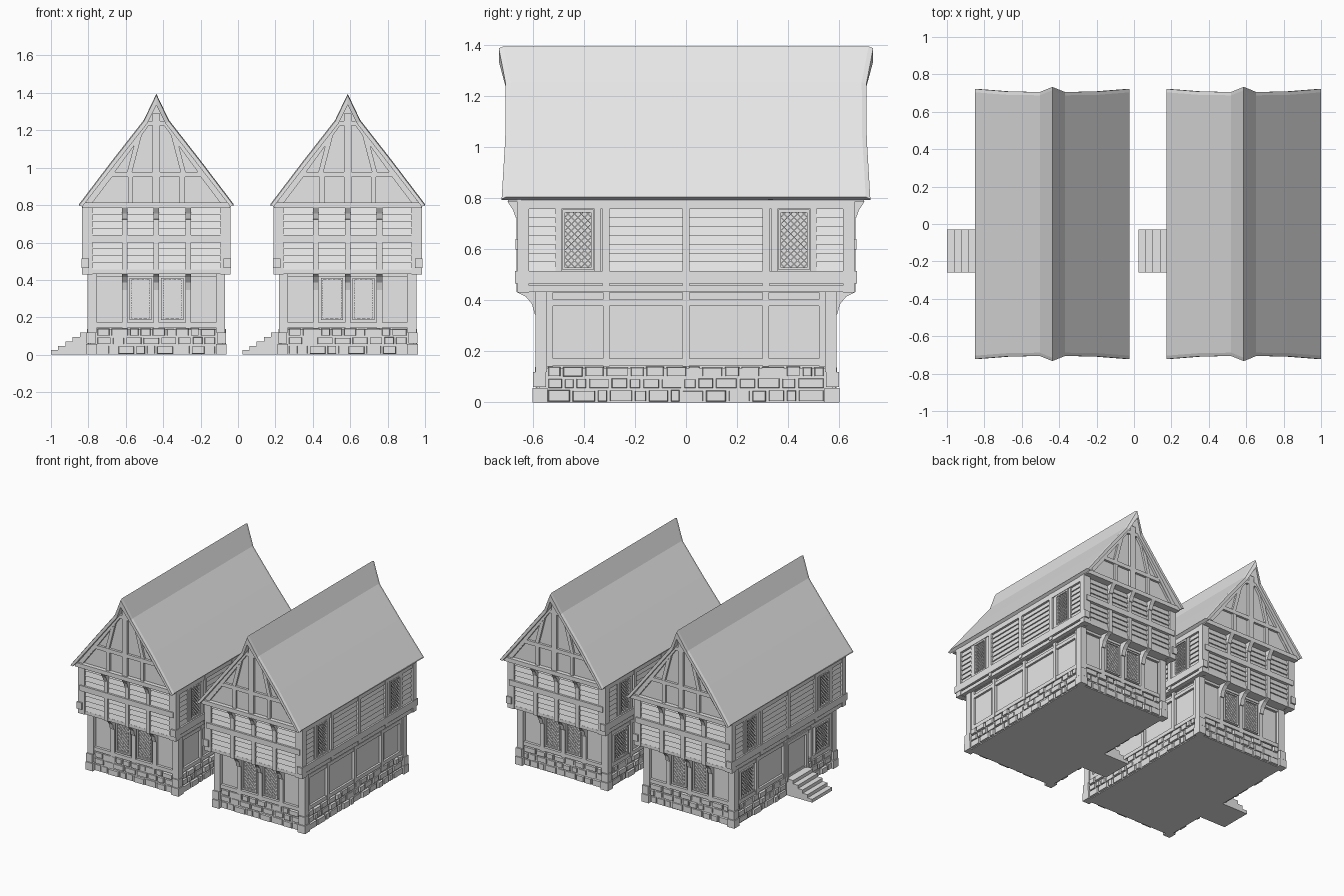
import bpy, bmesh, random
from mathutils import Vector

random.seed(4)
if "Cube" in bpy.data.objects:
    bpy.data.objects.remove(bpy.data.objects["Cube"], do_unlink=True)

grey = bpy.data.materials.new("plain_grey")
grey.use_nodes = True
grey.diffuse_color = (0.8, 0.8, 0.8, 1)
grey.node_tree.nodes["Principled BSDF"].inputs["Base Color"].default_value = (0.8, 0.8, 0.8, 1)

parts = {}

# Each wall is addressed by u (along it), z (up) and d (outward from the house centre)
SIDES = {
    "front": lambda u, z, d: (u, -d, z),
    "back": lambda u, z, d: (u, d, z),
    "right": lambda u, z, d: (d, u, z),
    "left": lambda u, z, d: (-d, u, z),
}
GABLES, LONG = ("front", "back"), ("right", "left")


def solid(part, ring_a, ring_b):
    """Closed solid between two matching rings of points."""
    bm = parts.setdefault(part, bmesh.new())
    a = [bm.verts.new(p) for p in ring_a]
    b = [bm.verts.new(p) for p in ring_b]
    faces = [bm.faces.new(a), bm.faces.new(b[::-1])]
    for i in range(len(a)):
        j = (i + 1) % len(a)
        faces.append(bm.faces.new((a[i], b[i], b[j], a[j])))
    bmesh.ops.recalc_face_normals(bm, faces=faces)


def panel(part, side, pts, d0, d1):
    """Outline drawn on a wall, given depth."""
    at = SIDES[side]
    solid(part, [at(u, z, d0) for u, z in pts], [at(u, z, d1) for u, z in pts])


def bar(part, side, u0, u1, z0, z1, d0, d1):
    panel(part, side, [(u0, z0), (u1, z0), (u1, z1), (u0, z1)], d0, d1)


def strut(part, side, p, q, width, d0, d1):
    p, q = Vector(p), Vector(q)
    n = (q - p).orthogonal().normalized() * width / 2
    panel(part, side, [p - n, p + n, q + n, q - n], d0, d1)


def sweep(part, side, pts, u0, u1):
    """Section given as (d, z) points, run along a wall."""
    at = SIDES[side]
    solid(part, [at(u0, z, d) for d, z in pts], [at(u1, z, d) for d, z in pts])


def planks(side, u0, u1, z0, z1, d):
    n = max(1, round((z1 - z0) / 0.036))
    h = (z1 - z0) / n
    for i in range(n):
        z = z0 + i * h
        sweep("siding", side, [(d - 0.01, z), (d + 0.012, z), (d + 0.003, z + h), (d - 0.01, z + h)], u0, u1)


def window(side, u0, u1, z0, z1, d):
    w = 0.011
    for a, b in ((u0, u0 + w), (u1 - w, u1)):
        bar("window_frames", side, a, b, z0, z1, d - 0.01, d + 0.016)
    for a, b in ((z0, z0 + w), (z1 - w, z1)):
        bar("window_frames", side, u0 + w, u1 - w, a, b, d - 0.01, d + 0.016)
    bar("window_panes", side, u0 + w, u1 - w, z0 + w, z1 - w, d - 0.01, d + 0.003)
    # Diamond lattice, each strip clipped to the opening
    wide, tall = u1 - u0 - 2 * w, z1 - z0 - 2 * w
    c = 0.012
    while c < wide + tall:
        a, b = max(0, c - tall), min(wide, c)
        if b - a > 0.005:
            for flip in (False, True):
                ends = [(wide - t if flip else t, c - t) for t in (a, b)]
                p, q = [(u0 + w + u, z0 + w + z) for u, z in ends]
                strut("window_lattice", side, p, q, 0.004, d, d + 0.009)
        c += 0.026


def stones(side, u0, u1, d):
    """Random courses of chamfered stones."""
    z = 0.0
    at = SIDES[side]
    for h in (0.052, 0.046, 0.046):
        u = u0
        while u < u1 - 0.01:
            w = min(random.uniform(0.045, 0.1), u1 - u)
            if u1 - u - w < 0.03:
                w = u1 - u
            out = d + random.uniform(0.006, 0.02)
            lo, hi = z + 0.002, z + h - random.uniform(0.001, 0.005)
            rings = []
            for inset, depth in ((0.002, d - 0.02), (0.008, out)):
                a, b = u + inset, u + w - inset
                c = inset / 2
                rings.append([at(*p, depth) for p in ((a, lo + c), (b, lo + c), (b, hi - c), (a, hi - c))])
            solid("foundation_stones", *rings)
            u += w
        z += h


# Wall cores
bar("foundation", "front", -0.355, 0.355, 0, 0.135, -0.575, 0.575)
bar("lower_walls", "front", -0.345, 0.345, 0.13, 0.44, -0.565, 0.565)
bar("upper_walls", "front", -0.372, 0.372, 0.435, 0.80, -0.64, 0.64)

# Stone footing and corner stones
DOOR = (-0.27, -0.02)
for s in GABLES:
    stones(s, -0.32, 0.32, 0.572)
stones("right", -0.545, 0.545, 0.352)
stones("left", -0.545, DOOR[0], 0.352)
stones("left", DOOR[1], 0.545, 0.352)
for sx in (-1, 1):
    for sy in (-1, 1):
        for z, h, r in ((0, 0.057, 0), (0.06, 0.06, 0.006)):
            xs = sorted((sx * (0.318 + r), sx * (0.376 - r / 2)))
            ys = sorted((sy * (0.542 + r), sy * (0.602 - r / 2)))
            bar("corner_stones", "back", *xs, z, z + h, *ys)
        # Corner posts of both storeys
        bar("lower_corner_posts", "back", *sorted((sx * 0.318, sx * 0.368)), 0.12, 0.44,
            *sorted((sy * 0.545, sy * 0.59)))
        bar("upper_corner_posts", "back", *sorted((sx * 0.342, sx * 0.397)), 0.43, 0.80,
            *sorted((sy * 0.615, sy * 0.66)))

# Long walls
for s in LONG:
    for u in (-0.313, 0, 0.313):
        bar("lower_timbers", s, u - 0.013, u + 0.013, 0.14, 0.44, 0.335, 0.364)
        bar("upper_timbers", s, u - 0.014, u + 0.014, 0.44, 0.80, 0.36, 0.397)
    for u in (-0.533, 0.533):
        bar("lower_timbers", s, u - 0.013, u + 0.013, 0.14, 0.44, 0.335, 0.36)
    for z0, z1 in ((0.145, 0.172), (0.378, 0.403), (0.43, 0.442)):
        for u0, u1 in ((-0.55, DOOR[0]), (DOOR[1], 0.55)):
            bar("lower_timbers", s, u0, u1, z0, z1, 0.335, 0.36)
        if s == "right" or z0 > 0.2:
            bar("lower_timbers", s, *DOOR, z0, z1, 0.335, 0.36)
    for z0, z1, end, d in ((0.432, 0.458, 0.65, 0.392), (0.465, 0.515, 0.67, 0.4), (0.757, 0.80, 0.66, 0.395)):
        bar("upper_timbers", s, -end, end, z0, z1, 0.36, d)
    planks(s, -0.3, 0.3, 0.515, 0.757, 0.376)
    for m in (-1, 1):
        a, b = sorted((m * 0.362, m * 0.484))
        window(s, a, b, 0.518, 0.755, 0.378)
        for lo, hi in ((0.335, 0.358), (0.488, 0.512)):
            bar("upper_timbers", s, *sorted((m * lo, m * hi)), 0.515, 0.757, 0.36, 0.39)
        planks(s, *sorted((m * 0.512, m * 0.615)), 0.515, 0.757, 0.376)
        # Raised lower panels
        if s == "left":
            window(s, *sorted((m * 0.352, m * 0.512)), 0.176, 0.375, 0.35)
        else:
            bar("lower_panels", s, *sorted((m * 0.352, m * 0.512)), 0.18, 0.37, 0.335, 0.35)
        if s == "right" or m > 0:
            bar("lower_panels", s, *sorted((m * 0.022, m * 0.292)), 0.18, 0.37, 0.335, 0.35)

# Door with vertical boards, frame and steps
for i in range(5):
    u = -0.245 + i * 0.04
    bar("door_boards", "left", u + 0.001, u + 0.039, 0.12, 0.365, 0.335, 0.35)
for u0, u1 in ((-0.27, -0.246), (-0.044, -0.02)):
    bar("door_frame", "left", u0, u1, 0.1, 0.39, 0.335, 0.366)
bar("door_frame", "left", -0.27, -0.02, 0.366, 0.39, 0.335, 0.368)
bar("door_sill", "left", -0.26, -0.03, 0, 0.12, 0.34, 0.38)
for i in range(5):
    bar("entry_steps", "left", -0.26, -0.03, 0, 0.024 * (i + 1), 0.35, 0.5635 - 0.0385 * i)

# Gable ends
WALL = [(-0.385, 0.795), (0.385, 0.795), (0.06, 1.225), (0, 1.34), (-0.06, 1.225)]
panel("attic_walls", "back", WALL, -0.668, 0.668)
for s in GABLES:
    for m in (-1, 1):
        window(s, *sorted((m * 0.026, m * 0.144)), 0.185, 0.41, 0.57)
        bar("lower_panels", s, *sorted((m * 0.19, m * 0.31)), 0.18, 0.41, 0.555, 0.572)
    bar("lower_timbers", s, -0.33, 0.33, 0.145, 0.172, 0.555, 0.584)
    bar("lower_timbers", s, -0.33, 0.33, 0.418, 0.44, 0.555, 0.58)
    planks(s, -0.35, 0.35, 0.455, 0.785, 0.642)
    bar("upper_timbers", s, -0.36, 0.36, 0.432, 0.455, 0.62, 0.655)
    bar("upper_timbers", s, -0.378, 0.378, 0.60, 0.64, 0.62, 0.668)
    bar("tie_beam", s, -0.395, 0.395, 0.785, 0.815, 0.62, 0.698)
    for u in (-0.17, 0, 0.17):
        a, b = u - 0.015, u + 0.015
        bar("lower_timbers", s, a, b, 0.14, 0.44, 0.555, 0.584)
        bar("upper_timbers", s, a, b, 0.432, 0.80, 0.62, 0.663)
        # Curved brackets under both overhangs
        sweep("brackets", s, [(0.57, 0.345), (0.592, 0.345), (0.603, 0.385), (0.628, 0.415),
                              (0.662, 0.432), (0.662, 0.45), (0.57, 0.45)], a, b)
        sweep("brackets", s, [(0.65, 0.715), (0.667, 0.725), (0.678, 0.755), (0.7, 0.788), (0.65, 0.79)], a, b)
    # Gable framing
    bar("gable_timbers", s, -0.25, 0.25, 0.95, 0.978, 0.65, 0.685)
    bar("gable_timbers", s, -0.055, 0.055, 1.225, 1.25, 0.65, 0.685)
    bar("gable_timbers", s, -0.02, 0.02, 0.81, 1.29, 0.65, 0.688)
    for m in (-1, 1):
        strut("gable_timbers", s, (m * 0.145, 0.97), (m * 0.085, 1.2), 0.026, 0.65, 0.683)
        bar("gable_timbers", s, *sorted((m * 0.125, m * 0.152)), 0.81, 0.955, 0.65, 0.683)
        strut("gable_timbers", s, (m * 0.37, 0.80), (m * 0.245, 0.965), 0.03, 0.65, 0.684)
        strut("gable_timbers", s, (m * 0.345, 0.83), (m * 0.05, 1.235), 0.026, 0.65, 0.686)

# Flared roof shell lofted along y: outer skin, chamfered rim, inner skin
HALF = [(0.4135, 0.805), (0.235, 1.04), (0.067, 1.255), (0, 1.395)]
INNER = [(0.395, 0.793), (0.215, 1.025), (0.05, 1.235), (0, 1.335)]
ENDS = [0.722, 0.708, 0.706, 0.733]


def arch(half, ends, sign, drop=0):
    pts = [(x, sign * e, z - drop) for (x, z), e in zip(half, ends)]
    return pts + [(-x, y, z) for x, y, z in pts[-2::-1]]


bm = parts["roof"] = bmesh.new()
back_ends = [e - 0.018 for e in ENDS]
loops = [arch(INNER, back_ends, -1), arch(INNER, ENDS, -1), arch(HALF, ENDS, -1, 0.008),
         arch(HALF, back_ends, -1), arch(HALF, back_ends, 1), arch(HALF, ENDS, 1, 0.008),
         arch(INNER, ENDS, 1), arch(INNER, back_ends, 1)]
rows = [[bm.verts.new(p) for p in loop] for loop in loops]
for k, row in enumerate(rows):
    nxt = rows[(k + 1) % len(rows)]
    for i in range(len(row) - 1):
        bm.faces.new((row[i], row[i + 1], nxt[i + 1], nxt[i]))
for i in (0, -1):
    bm.faces.new([row[i] for row in rows])
bmesh.ops.recalc_face_normals(bm, faces=bm.faces)

# Two identical houses share the part meshes
for name, part in parts.items():
    mesh = bpy.data.meshes.new(name)
    part.to_mesh(mesh)
    part.free()
    mesh.materials.append(grey)
    for house, x in (("right_house", -0.4365), ("left_house", 0.5865)):
        obj = bpy.data.objects.new(f"{house}_{name}", mesh)
        obj.location.x = x
        bpy.context.collection.objects.link(obj)
